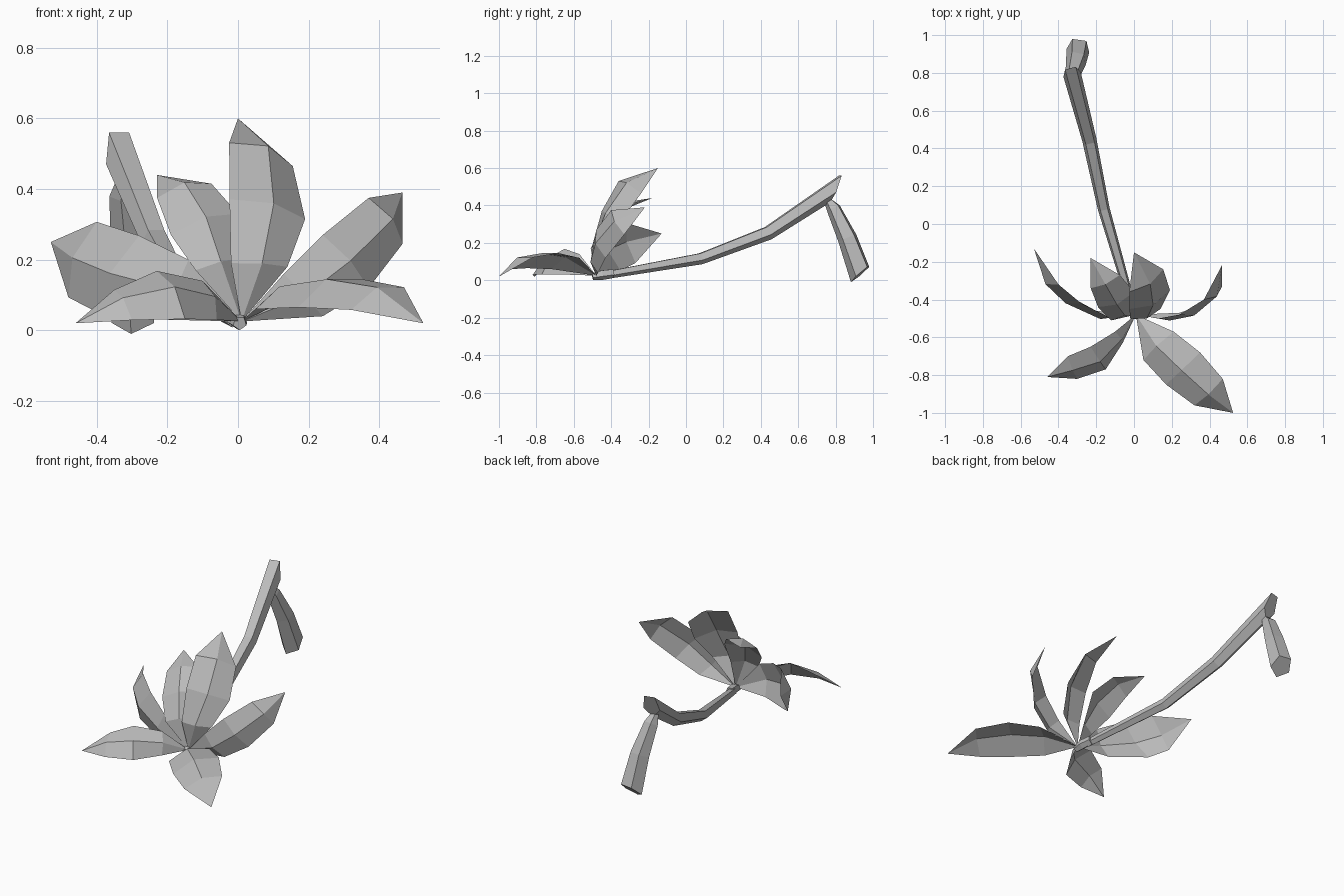
import bpy
import bmesh
import math
from mathutils import Vector

cube = bpy.data.objects.get("Cube")
if cube:
    bpy.data.objects.remove(cube, do_unlink=True)

GREY = (0.5, 0.5, 0.5, 1)
grey = bpy.data.materials.new("plain grey")
grey.use_nodes = True
grey.diffuse_color = GREY
grey.node_tree.nodes["Principled BSDF"].inputs["Base Color"].default_value = GREY


def finish(name, bm, closed=False):
    if closed:
        bmesh.ops.recalc_face_normals(bm, faces=bm.faces)
    mesh = bpy.data.meshes.new(name)
    bm.to_mesh(mesh)
    bm.free()
    mesh.materials.append(grey)
    obj = bpy.data.objects.new(name, mesh)
    bpy.context.collection.objects.link(obj)
    return obj


# A petal is a folded blade: each row has a middle point and half its width
def petal(name, rows, tip, fold=0.32):
    bm = bmesh.new()
    root, tip = Vector((0.01, -0.48, 0.025)), Vector(tip)
    mids = [root] + [Vector(mid) for mid, half in rows] + [tip]
    rings = []
    for i, (mid, half) in enumerate(rows, 1):
        half = Vector(half)
        along = mids[i + 1] - mids[i - 1]
        ridge = half.cross(along).normalized() * half.length * fold
        points = (mids[i] - half, mids[i] + ridge, mids[i] + half)
        rings.append([bm.verts.new(p) for p in points])
    start, end = bm.verts.new(root), bm.verts.new(tip)
    for side in (0, 1):
        bm.faces.new((start, rings[0][side + 1], rings[0][side]))
        for a, b in zip(rings, rings[1:]):
            bm.faces.new((a[side], a[side + 1], b[side + 1], b[side]))
        bm.faces.new((rings[-1][side], rings[-1][side + 1], end))
    return finish(name, bm)


# A faceted stalk through centres with radii; slant cuts the far end obliquely
def stalk(name, path, sides=5, slant=0.0):
    bm = bmesh.new()
    centres = [Vector(c) for c, r in path]
    rings = []
    for i, (c, r) in enumerate(path):
        last = i == len(path) - 1
        along = (centres[min(i + 1, len(path) - 1)] - centres[max(i - 1, 0)]).normalized()
        across = along.cross(Vector((0, 0, 1))).normalized()
        up = across.cross(along)
        ring = []
        for k in range(sides):
            t = math.tau * (k + 0.5) / sides + math.pi / 2
            p = centres[i] + (across * math.cos(t) + up * math.sin(t)) * r
            if last:
                p += along * slant * math.sin(t)
            ring.append(bm.verts.new(p))
        rings.append(ring)
    for a, b in zip(rings, rings[1:]):
        for k in range(sides):
            n = (k + 1) % sides
            bm.faces.new((a[k], a[n], b[n], b[k]))
    bm.faces.new(rings[0])
    bm.faces.new(rings[-1])
    return finish(name, bm, closed=True)


# Two drooping front petals
petal("front_left_petal",
      [((0.13, -0.645, 0.09), (-0.08, -0.075, -0.03)),
       ((0.26, -0.765, 0.105), (-0.09, -0.085, -0.04)),
       ((0.395, -0.89, 0.09), (-0.075, -0.07, -0.032))], (0.525, -1.0, 0.02))
petal("front_right_petal",
      [((-0.08, -0.6, 0.085), (-0.02, 0.03, 0.055)),
       ((-0.19, -0.71, 0.1), (-0.04, 0.06, 0.068)),
       ((-0.325, -0.76, 0.072), (-0.025, 0.06, 0.043))], (-0.46, -0.81, 0.02))

# Two side petals curling backwards
petal("right_petal",
      [((-0.17, -0.475, 0.115), (0.03, -0.015, 0.085)),
       ((-0.34, -0.385, 0.16), (0.06, -0.035, 0.108)),
       ((-0.44, -0.295, 0.2), (0.04, -0.025, 0.107))], (-0.53, -0.13, 0.25))
petal("left_petal",
      [((0.185, -0.485, 0.1), (0.055, 0.015, -0.06)),
       ((0.305, -0.455, 0.195), (0.065, 0.025, -0.075)),
       ((0.418, -0.365, 0.31), (0.048, 0.035, -0.065))], (0.465, -0.22, 0.39))

# Two upright petals
petal("tall_petal",
      [((0.06, -0.475, 0.185), (0.08, 0.025, -0.005)),
       ((0.083, -0.4, 0.343), (0.107, 0.05, -0.028)),
       ((0.065, -0.3, 0.498), (0.09, 0.06, -0.033))], (0, -0.15, 0.6))
petal("short_petal",
      [((-0.06, -0.465, 0.185), (0.06, 0.045, 0.015)),
       ((-0.095, -0.4, 0.3), (0.095, 0.04, 0.03)),
       ((-0.152, -0.305, 0.395), (0.077, 0.035, 0.02))], (-0.23, -0.18, 0.44))

# Stem rising to the back, its bent-over end, and the small base of the flower
stalk("stem", [((-0.015, -0.42, 0.03), 0.022), ((-0.16, 0.08, 0.118), 0.033),
               ((-0.235, 0.44, 0.255), 0.04), ((-0.33, 0.8, 0.495), 0.05)], slant=0.07)
stalk("broken_stem_end", [((-0.325, 0.755, 0.43), 0.02), ((-0.325, 0.79, 0.385), 0.04),
                          ((-0.305, 0.865, 0.225), 0.055), ((-0.295, 0.933, 0.035), 0.064)],
      slant=-0.025)
stalk("flower_base", [((0.005, -0.5, 0.02), 0.02), ((0, -0.45, 0.03), 0.028),
                      ((-0.015, -0.39, 0.038), 0.026)])
